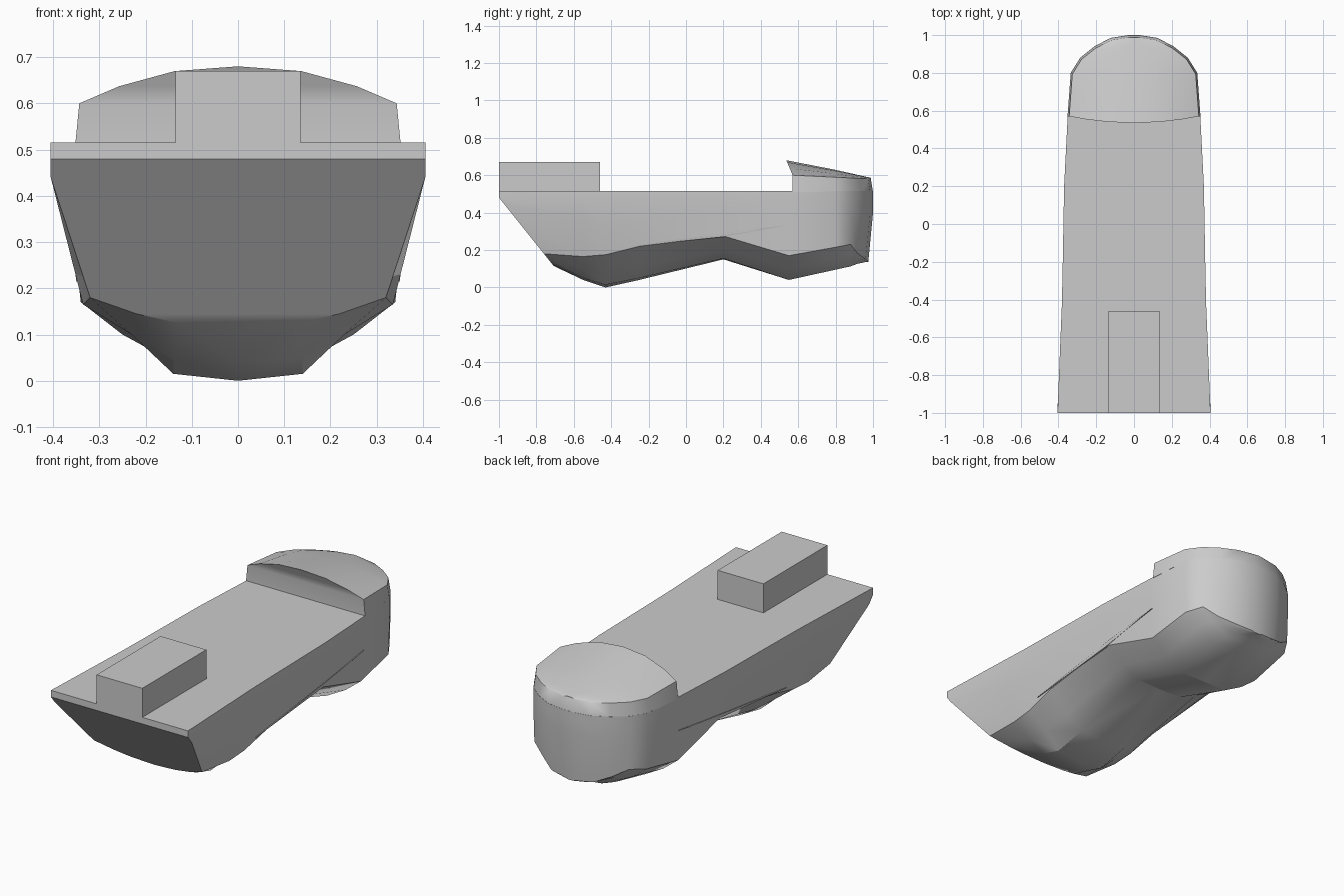
import bpy
import bmesh
import math

default_cube = bpy.data.objects.get("Cube")
if default_cube:
    bpy.data.objects.remove(default_cube, do_unlink=True)

grey = bpy.data.materials.new("hull grey")
grey.use_nodes = True
grey.diffuse_color = (0.6, 0.6, 0.6, 1)
grey.node_tree.nodes["Principled BSDF"].inputs["Base Color"].default_value = (0.6, 0.6, 0.6, 1)

DECK = 0.515
LIP = 0.48


def finish(name, bm, smooth_angle=None):
    """Turn a bmesh into a named grey object."""
    bmesh.ops.recalc_face_normals(bm, faces=bm.faces[:])
    mesh = bpy.data.meshes.new(name)
    bm.to_mesh(mesh)
    bm.free()
    mesh.materials.append(grey)
    obj = bpy.data.objects.new(name, mesh)
    bpy.context.collection.objects.link(obj)
    if smooth_angle:
        bpy.ops.object.select_all(action="DESELECT")
        obj.select_set(True)
        bpy.context.view_layer.objects.active = obj
        bpy.ops.object.shade_smooth_by_angle(angle=math.radians(smooth_angle))
    return obj


def loft(name, sections, smooth_angle):
    """Skin half sections of (x, y, z), mirrored in x; ends and open side are capped."""
    bm = bmesh.new()
    rows = []
    for half in sections:
        right = [bm.verts.new((-x, y, z)) for x, y, z in half]
        left = [bm.verts.new(p) for p in half]
        rows.append((left, right))
    count = len(sections[0])
    for (la, ra), (lb, rb) in zip(rows, rows[1:]):
        for i in range(count - 1):
            bm.faces.new((la[i], la[i + 1], lb[i + 1], lb[i]))
            bm.faces.new((ra[i], rb[i], rb[i + 1], ra[i + 1]))
        bm.faces.new((la[0], lb[0], rb[0], ra[0]))
    for left, right in (rows[0], rows[-1]):
        for i in range(count - 1):
            bm.faces.new((left[i], right[i], right[i + 1], left[i + 1]))
    bmesh.ops.remove_doubles(bm, verts=bm.verts[:], dist=0.0005)
    return finish(name, bm, smooth_angle)


# Hull: station, deck half width, then side, bilge, chine, keel edge and keel centre
stations = [
    (-1.0, 0.405, [(0.405, 0.44), (0.32, 0.18), (0.22, 0.145), (0.13, 0.125), (0, 0.115)]),
    (-0.55, 0.387, [(0.375, 0.38), (0.335, 0.165), (0.23, 0.10), (0.14, 0.05), (0, 0.04)]),
    (-0.43, 0.382, [(0.37, 0.34), (0.338, 0.175), (0.23, 0.10), (0.14, 0.015), (0, 0)]),
    (-0.25, 0.378, [(0.365, 0.35), (0.345, 0.22), (0.24, 0.11), (0.14, 0.05), (0, 0.04)]),
    (0.2, 0.37, [(0.362, 0.4), (0.352, 0.275), (0.24, 0.2), (0.14, 0.155), (0, 0.15)]),
    (0.55, 0.352, [(0.35, 0.4), (0.34, 0.17), (0.25, 0.1), (0.14, 0.04), (0, 0.04)]),
]
hull = []
for y, width, lower in stations:
    half = [(width, DECK), (width, LIP)] + lower
    # The bow plate rakes back below the lip
    hull.append([(x, max(y, -1 + (LIP - z) * 0.8), z) for x, z in half])

# Rounded stern: station, half width, bilge height
stern = [(0.8, 0.335, 0.215), (0.88, 0.285, 0.23), (0.94, 0.21, 0.185),
         (0.985, 0.125, 0.15), (1.0, 0.03, 0.14)]
for y, width, bilge in stern:
    keel = min(0.04 + (y - 0.55) * 0.22, bilge - 0.005)
    half = [(width, DECK), (width, LIP), (width, 0.4), (width * 0.98, bilge),
            (width * 0.75, (bilge + keel) / 2), (width * 0.42, keel), (0, keel)]
    hull.append([(x, y - (0.025 if y > 0.9 and z < 0.3 else 0), z) for x, z in half])
loft("hull", hull, 30)

# Domed roof over the stern, with a bowed front wall
roof = []
for y, width in [(0.57, 0.352)] + [s[:2] for s in stern]:
    t = (y - 0.57) / 0.43
    edge = 0.6 - 0.02 * t
    crown = 0.08 * (1 - t) + 0.006 * t
    half = [(width, y, DECK - 0.005)]
    for f, rise in ((1, 0), (0.75, 0.46), (0.4, 0.87), (0, 1)):
        bow = 0.035 * (1 - f * f) if y < 0.6 else 0
        half.append((width * 0.975 * f, y - bow - 0.012 * t, edge + crown * rise))
    half[0] = (width, y, half[0][2])
    # Wall foot runs to the centre so the front closes under the bow
    roof.append(half)
loft("stern_roof", roof, 35)

# Box on the foredeck
bm = bmesh.new()
bmesh.ops.create_cube(bm, size=1)
bmesh.ops.scale(bm, vec=(0.27, 0.54, 0.155), verts=bm.verts[:])
bmesh.ops.translate(bm, vec=(0, -0.73, 0.5925), verts=bm.verts[:])
finish("foredeck_box", bm)

# Slim tapering strakes along each flank
for side, label in ((1, "left"), (-1, "right")):
    bm = bmesh.new()
    outline = [(-0.35, 0.215, 0.35), (0.24, 0.295, 0.358), (0.56, 0.335, 0.352), (0.2, 0.27, 0.354)]
    outer = [bm.verts.new((side * x, y, z)) for y, z, x in outline]
    inner = [bm.verts.new((side * (x - 0.03), y, z)) for y, z, x in outline]
    bm.faces.new(outer)
    bm.faces.new(inner[::-1])
    for i in range(4):
        j = (i + 1) % 4
        bm.faces.new((outer[i], inner[i], inner[j], outer[j]))
    finish(label + "_strake", bm)
